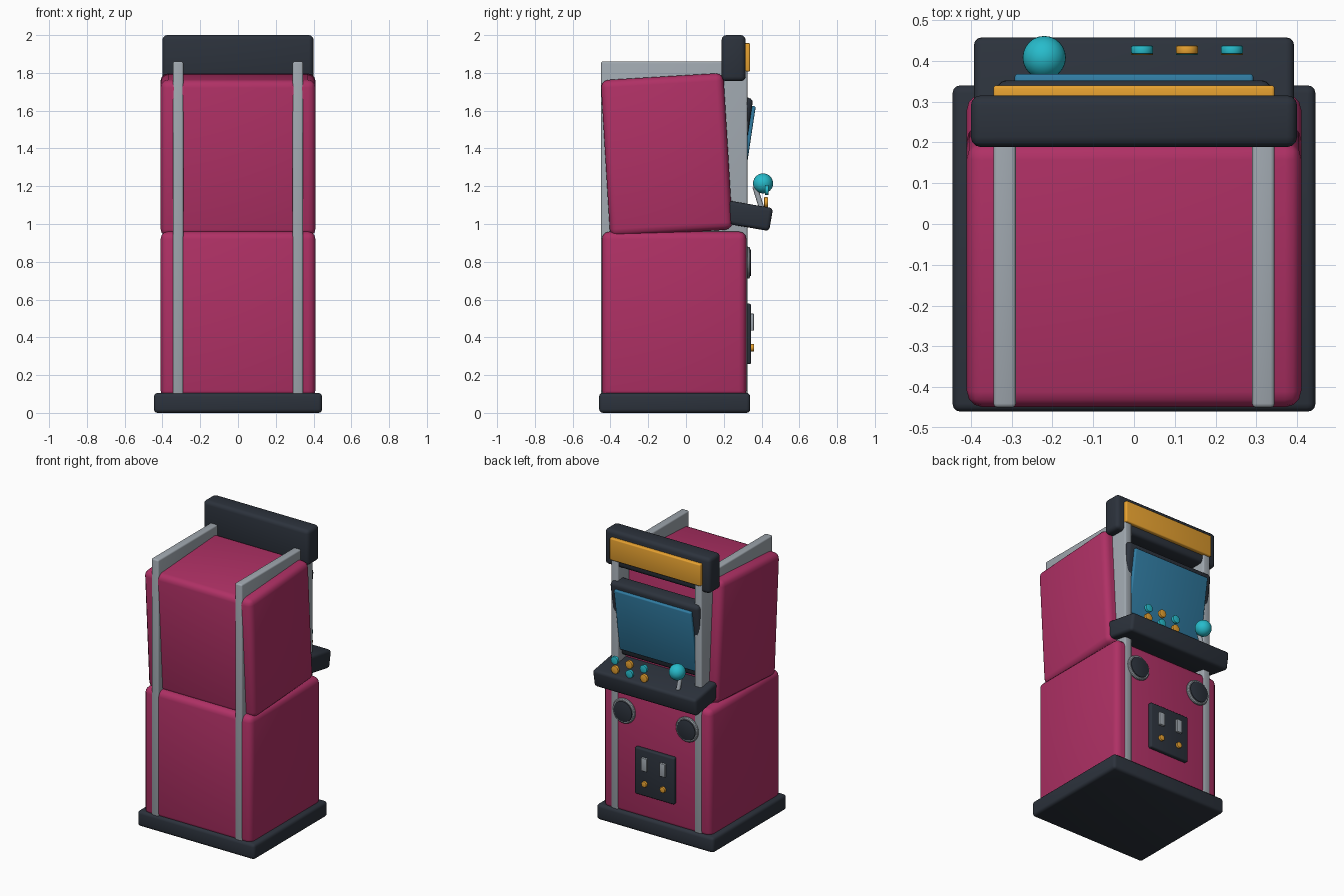
import bpy
from math import pi, radians

if "Cube" in bpy.data.objects:
    bpy.data.objects.remove(bpy.data.objects["Cube"])


def material(name, rgb):
    m = bpy.data.materials.new(name)
    m.diffuse_color = (*rgb, 1)
    m.use_nodes = True
    m.node_tree.nodes["Principled BSDF"].inputs["Base Color"].default_value = m.diffuse_color
    return m


PINK = material("magenta", (0.43, 0.03, 0.13))
DARK = material("charcoal", (0.025, 0.032, 0.045))
GREY = material("metal", (0.35, 0.39, 0.43))
BLUE = material("screen_blue", (0.03, 0.2, 0.36))
CYAN = material("cyan", (0.02, 0.5, 0.6))
GOLD = material("amber", (0.8, 0.36, 0.03))


def finish(name, mat, bevel=0.0, seg=3):
    ob = bpy.context.object
    ob.name = name
    ob.data.materials.append(mat)
    if bevel:
        b = ob.modifiers.new("bevel", 'BEVEL')
        b.width, b.segments = bevel, seg
        bpy.ops.object.modifier_apply(modifier="bevel")
    bpy.ops.object.shade_smooth_by_angle(angle=radians(35))
    return ob


def box(name, mat, center, size, tilt=0.0, bevel=0.01):
    bpy.ops.mesh.primitive_cube_add(size=1, location=center, rotation=(tilt, 0, 0))
    bpy.context.object.scale = size
    bpy.ops.object.transform_apply(location=False, rotation=False, scale=True)
    return finish(name, mat, bevel)


def disc(name, mat, center, radius, depth, tilt=pi / 2, verts=24, bevel=0.0):
    bpy.ops.mesh.primitive_cylinder_add(vertices=verts, radius=radius, depth=depth,
                                        location=center, rotation=(tilt, 0, 0))
    return finish(name, mat, bevel, 2)


# Cabinet
box("base", DARK, (0, -0.06, 0.053), (0.89, 0.80, 0.106), bevel=0.02)
box("lower_body", PINK, (0, -0.0625, 0.52), (0.82, 0.765, 0.88), bevel=0.04)
box("upper_body", PINK, (0, -0.102, 1.366), (0.82, 0.65, 0.83), 0.06, 0.04)

# Marquee
box("marquee", DARK, (0, 0.252, 1.878), (0.80, 0.127, 0.244), bevel=0.025)
box("marquee_panel", GOLD, (0, 0.318, 1.882), (0.69, 0.044, 0.15), bevel=0.008)

# Screen leaning forward at the top
box("screen_bezel", DARK, (0, 0.267, 1.41), (0.675, 0.10, 0.53), -0.15, 0.025)
box("screen", BLUE, (0, 0.322, 1.41), (0.585, 0.03, 0.435), -0.15, 0.008)

# Control panel
box("control_panel", DARK, (0, 0.283, 1.052), (0.785, 0.34, 0.123), -0.17, 0.02)

# Joystick
disc("joystick_shaft", GREY, (-0.22, 0.386, 1.13), 0.014, 0.14, 0.3, 16)
bpy.ops.mesh.primitive_uv_sphere_add(segments=24, ring_count=16, radius=0.053,
                                     location=(-0.22, 0.408, 1.215))
finish("joystick_ball", CYAN)

# Two rows of buttons, alternating colours
for row, z in enumerate((1.18, 1.115)):
    for col in range(3):
        disc("button", GOLD if (row + col) % 2 else CYAN,
             (0.02 + 0.11 * col, 0.427 - 0.003 * row, z), 0.027, 0.02, bevel=0.003)

# Paired parts: side rails, speakers, coin slots and buttons
for s in (-1, 1):
    box("side_rail", GREY, (s * 0.317, -0.0625, 0.955), (0.055, 0.775, 1.81), bevel=0.01)
    bpy.ops.mesh.primitive_torus_add(major_segments=32, minor_segments=10, major_radius=0.073,
                                     minor_radius=0.012, location=(s * 0.24, 0.328, 0.795),
                                     rotation=(pi / 2, 0, 0))
    finish("speaker_ring", GREY)
    disc("speaker_cone", DARK, (s * 0.24, 0.33, 0.795), 0.07, 0.03, verts=32, bevel=0.004)
    box("coin_slot", GREY, (s * 0.07, 0.345, 0.48), (0.042, 0.03, 0.09), bevel=0.004)
    disc("coin_return", GOLD, (s * 0.07, 0.347, 0.345), 0.02, 0.026, verts=20, bevel=0.004)

# Coin door
box("coin_door", DARK, (0, 0.328, 0.418), (0.30, 0.034, 0.32), bevel=0.01)
